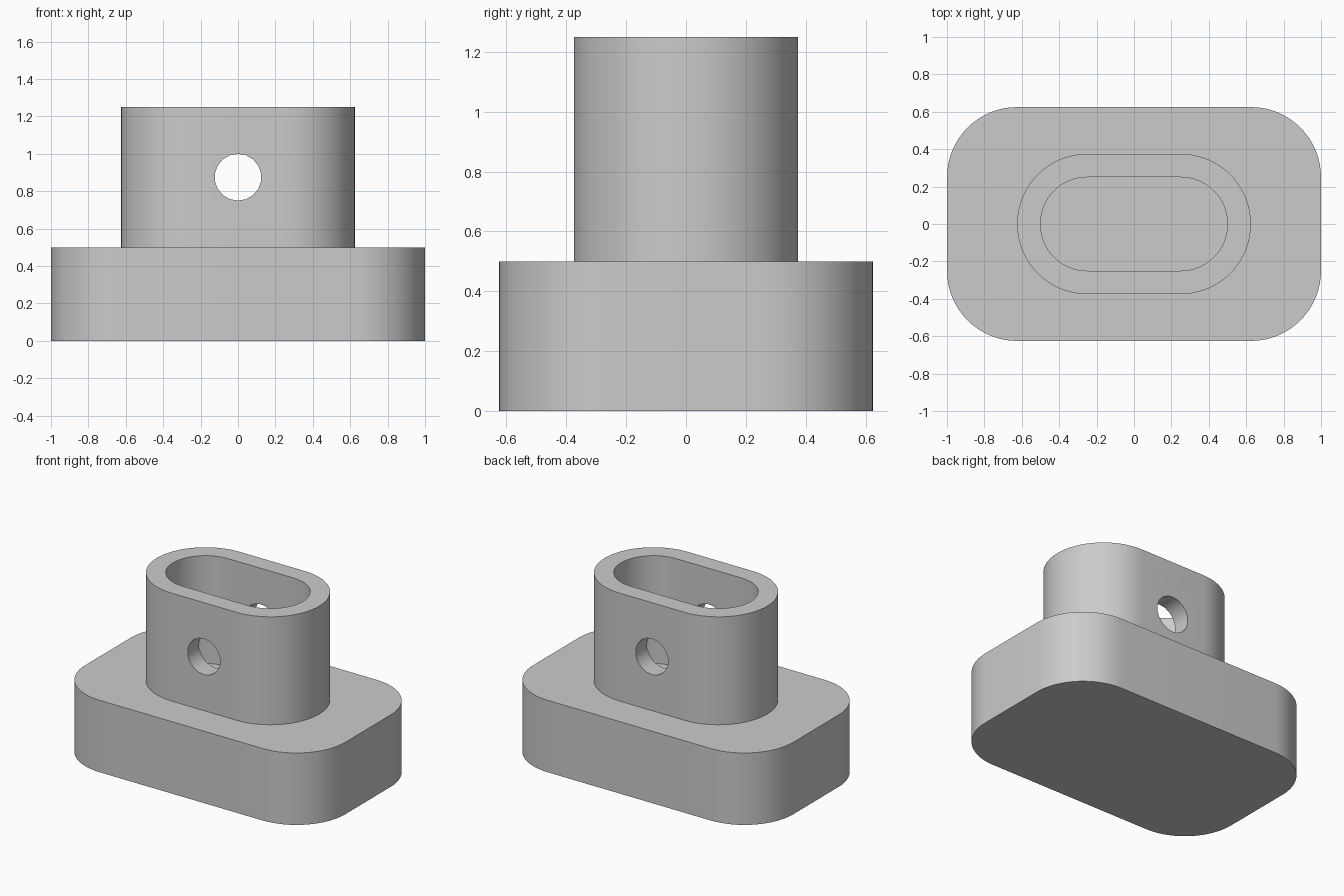
import bpy, bmesh
from math import sin, cos, pi, radians
from mathutils import Matrix

if "Cube" in bpy.data.objects:
    bpy.data.objects.remove(bpy.data.objects["Cube"], do_unlink=True)

grey = bpy.data.materials.new("plain grey")
grey.use_nodes = True
colour = (0.6, 0.6, 0.6, 1)
grey.diffuse_color = colour
grey.node_tree.nodes["Principled BSDF"].inputs["Base Color"].default_value = colour


def make_object(name, bm):
    bmesh.ops.recalc_face_normals(bm, faces=bm.faces)
    mesh = bpy.data.meshes.new(name)
    bm.to_mesh(mesh)
    bm.free()
    mesh.materials.append(grey)
    obj = bpy.data.objects.new(name, mesh)
    bpy.context.collection.objects.link(obj)
    return obj


def rounded_prism(name, half_x, half_y, radius, z0, z1, steps=16):
    """Upright prism with a rounded rectangle outline."""
    bm = bmesh.new()
    points = []
    for corner, (sx, sy) in enumerate([(1, 1), (-1, 1), (-1, -1), (1, -1)]):
        for i in range(steps + 1):
            a = pi / 2 * (corner + i / steps)
            points.append((sx * (half_x - radius) + radius * cos(a),
                           sy * (half_y - radius) + radius * sin(a), z0))
    verts = [bm.verts.new(p) for p in points]
    bmesh.ops.remove_doubles(bm, verts=verts, dist=1e-4)
    face = bm.faces.new(bm.verts[:])
    top = bmesh.ops.extrude_face_region(bm, geom=[face], use_keep_orig=True)["geom"]
    bmesh.ops.translate(bm, vec=(0, 0, z1 - z0),
                        verts=[v for v in top if isinstance(v, bmesh.types.BMVert)])
    return make_object(name, bm)


def cut(target, cutter):
    mod = target.modifiers.new("cut", "BOOLEAN")
    mod.operation = "DIFFERENCE"
    mod.solver = "EXACT"
    mod.object = cutter
    bpy.ops.object.select_all(action="DESELECT")
    bpy.context.view_layer.objects.active = target
    target.select_set(True)
    bpy.ops.object.modifier_apply(modifier=mod.name)
    bpy.data.objects.remove(cutter, do_unlink=True)


# Base block and the upright socket standing on it
base = rounded_prism("base_block", 1.0, 0.625, 0.375, 0, 0.5)
socket = rounded_prism("socket_wall", 0.625, 0.375, 0.375, 0.5, 1.25)

# Slot-shaped cavity down to the base
cut(socket, rounded_prism("cavity_cutter", 0.5, 0.25, 0.25, 0.4, 1.4))

# Round pin hole through front and back walls
bm = bmesh.new()
bmesh.ops.create_cone(bm, cap_ends=True, segments=18, radius1=0.125, radius2=0.125, depth=1.2,
                      matrix=Matrix.Translation((0, 0, 0.875)) @ Matrix.Rotation(pi / 2, 4, "X"))
cut(socket, make_object("pin_hole_cutter", bm))

# Smooth rounded walls with crisp rims
for obj in (base, socket):
    bpy.ops.object.select_all(action="DESELECT")
    obj.select_set(True)
    bpy.context.view_layer.objects.active = obj
    bpy.ops.object.shade_smooth_by_angle(angle=radians(30))
